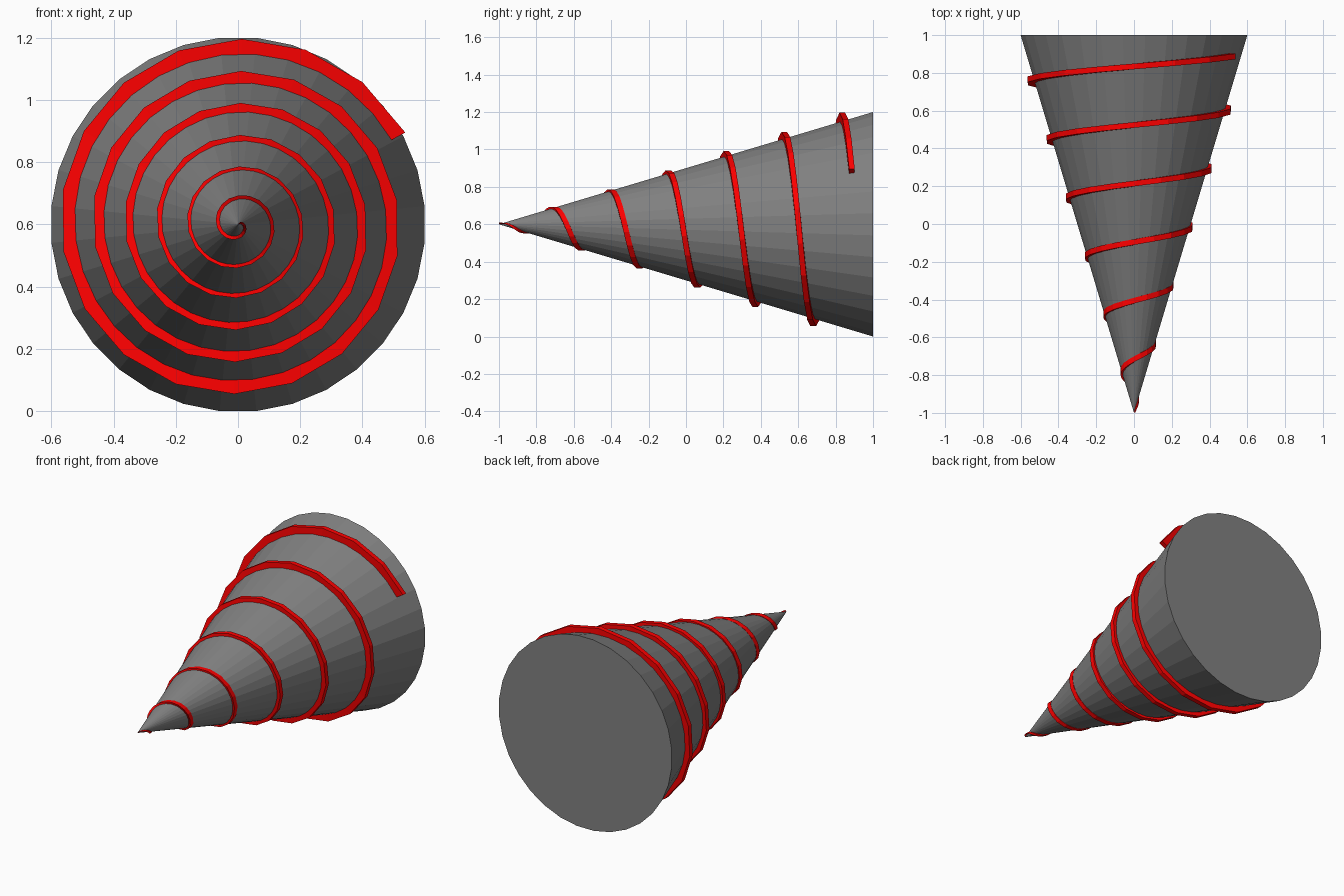
import bpy, bmesh, math
from mathutils import Matrix

if "Cube" in bpy.data.objects:
    bpy.data.objects.remove(bpy.data.objects["Cube"])


def add_object(bm, name, color):
    me = bpy.data.meshes.new(name)
    bm.to_mesh(me)
    bm.free()
    mat = bpy.data.materials.new(name + "_color")
    mat.diffuse_color = color
    mat.use_nodes = True
    mat.node_tree.nodes["Principled BSDF"].inputs["Base Color"].default_value = mat.diffuse_color
    me.materials.append(mat)
    bpy.context.collection.objects.link(bpy.data.objects.new(name, me))


# Horn: 32-sided faceted cone lying along y, tip to the front
bm = bmesh.new()
bmesh.ops.create_cone(bm, cap_ends=True, segments=32, radius1=0.603, radius2=0, depth=2)
bmesh.ops.remove_doubles(bm, verts=bm.verts, dist=1e-5)
bm.transform(Matrix.Translation((0, 0, 0.6)) @ Matrix.Rotation(math.radians(90), 4, 'X')
             @ Matrix.Rotation(math.pi / 32, 4, 'Z'))
add_object(bm, "horn", (0.22, 0.22, 0.22, 1))

# Spiral band: square section wound around the horn, 18 segments per turn
PITCH, PER_TURN, STEPS = 0.31, 18, 109
END_ANGLE, END_Y = math.radians(61.2), 0.887


def section(i):
    back = STEPS - i
    a = END_ANGLE - back * 2 * math.pi / PER_TURN
    y = END_Y - back * PITCH / PER_TURN
    outer = max(0.160 + 0.332 * (y + 0.48), 0.3 * (y + 1) + 0.008)
    inner = max(outer - 0.075, 0.0)
    h = min(0.015, 0.008 + 0.03 * (y + 1))
    return [(r * math.sin(a), y + dy, 0.6 + r * math.cos(a))
            for r, dy in ((inner, -h), (outer, -h), (outer, h), (inner, h))]


bm = bmesh.new()
rings = [[bm.verts.new(p) for p in section(i)] for i in range(STEPS + 1)]
for a, b in zip(rings, rings[1:]):
    for k in range(4):
        n = (k + 1) % 4
        bm.faces.new((a[k], a[n], b[n], b[k]))
bm.faces.new(rings[0])
bm.faces.new(rings[-1])
bmesh.ops.recalc_face_normals(bm, faces=bm.faces)
add_object(bm, "spiral_band", (1.0, 0.0, 0.0, 1))
